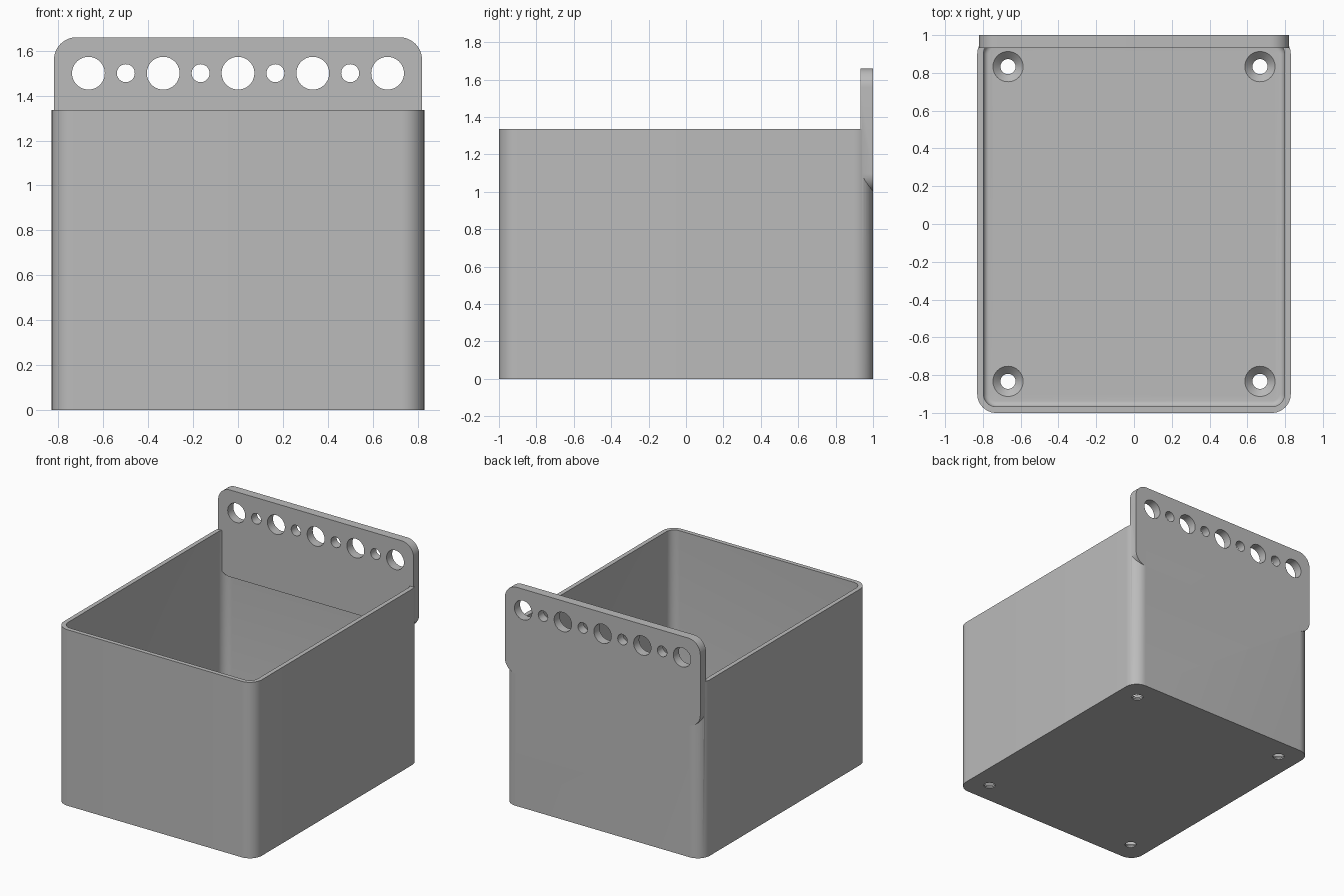
import bpy, bmesh, math
from mathutils import Matrix

if "Cube" in bpy.data.objects:
    bpy.data.objects.remove(bpy.data.objects["Cube"], do_unlink=True)

grey = bpy.data.materials.new("plain grey")
grey.use_nodes = True
colour = (0.5, 0.5, 0.5, 1)
grey.diffuse_color = colour
grey.node_tree.nodes["Principled BSDF"].inputs["Base Color"].default_value = colour

WALL, FLOOR, FILLET = 0.033, 0.05, 0.03
HALF_X, HALF_Y, HEIGHT, CORNER = 0.83, 1.0, 1.335, 0.1


def rounded_rect(half_w, half_h, radius, steps=12):
    """Points of a rounded rectangle, anticlockwise."""
    points = []
    for quarter, (sx, sy) in enumerate([(1, 1), (-1, 1), (-1, -1), (1, -1)]):
        for i in range(steps + 1):
            a = (quarter + i / steps) * math.pi / 2
            points.append((sx * (half_w - radius) + radius * math.cos(a),
                           sy * (half_h - radius) + radius * math.sin(a)))
    return points


def finish(name, bm):
    bmesh.ops.recalc_face_normals(bm, faces=bm.faces)
    mesh = bpy.data.meshes.new(name)
    bm.to_mesh(mesh)
    bm.free()
    mesh.materials.append(grey)
    obj = bpy.data.objects.new(name, mesh)
    bpy.context.collection.objects.link(obj)
    return obj


def loft(name, rings):
    """Closed solid through a list of equal-length rings of 3D points."""
    bm = bmesh.new()
    loops = [[bm.verts.new(p) for p in ring] for ring in rings]
    for a, b in zip(loops, loops[1:]):
        for i in range(len(a)):
            j = (i + 1) % len(a)
            bm.faces.new((a[i], a[j], b[j], b[i]))
    bm.faces.new(loops[0])
    bm.faces.new(loops[-1])
    return finish(name, bm)


def combine(target, other, operation):
    mod = target.modifiers.new(operation, "BOOLEAN")
    mod.object, mod.operation, mod.solver = other, operation, "EXACT"
    bpy.context.view_layer.objects.active = target
    bpy.ops.object.modifier_apply(modifier=mod.name)
    bpy.data.objects.remove(other, do_unlink=True)


def box_ring(inset, z):
    return [(x, y, z) for x, y in
            rounded_rect(HALF_X - inset, HALF_Y - inset, CORNER - inset)]


# Open bin with a filleted floor
rings = [box_ring(0, 0), box_ring(0, HEIGHT), box_ring(WALL, HEIGHT)]
for i in range(7):
    a = i / 6 * math.pi / 2
    rings.append(box_ring(WALL + FILLET * (1 - math.cos(a)),
                          FLOOR + FILLET * (1 - math.sin(a))))
storage_bin = loft("storage_bin", rings)

# Hanging plate on the back
plate_outline = rounded_rect(0.82, 0.33, 0.1)
plate = loft("hanging_plate", [[(x, y, z + 1.33) for x, z in plate_outline]
                               for y in (0.933, 1.0)])
combine(storage_bin, plate, "UNION")

# Row of alternating large and small holes through the plate
bm = bmesh.new()
for i in range(-4, 5):
    radius = 0.04 if i % 2 else 0.073
    place = Matrix.Translation((i / 6, 0.97, 1.5)) @ Matrix.Rotation(math.pi / 2, 4, "X")
    bmesh.ops.create_cone(bm, cap_ends=True, segments=48, radius1=radius,
                          radius2=radius, depth=0.3, matrix=place)
combine(storage_bin, finish("plate_hole_cutter", bm), "DIFFERENCE")

# Countersunk screw holes in the floor
for sx in (-1, 1):
    for sy in (-1, 1):
        profile = [(0.04, -0.1), (0.04, 0.01), (0.08, FLOOR), (0.08, FLOOR + 0.05)]
        cutter = loft("screw_hole_cutter", [
            [(sx * 0.667 + r * math.cos(k * math.tau / 48),
              sy * 0.833 + r * math.sin(k * math.tau / 48), z) for k in range(48)]
            for r, z in profile])
        combine(storage_bin, cutter, "DIFFERENCE")

# Smooth rounded corners, sharp edges kept
bpy.ops.object.select_all(action="DESELECT")
storage_bin.select_set(True)
bpy.context.view_layer.objects.active = storage_bin
bpy.ops.object.shade_smooth_by_angle(angle=math.radians(30))
